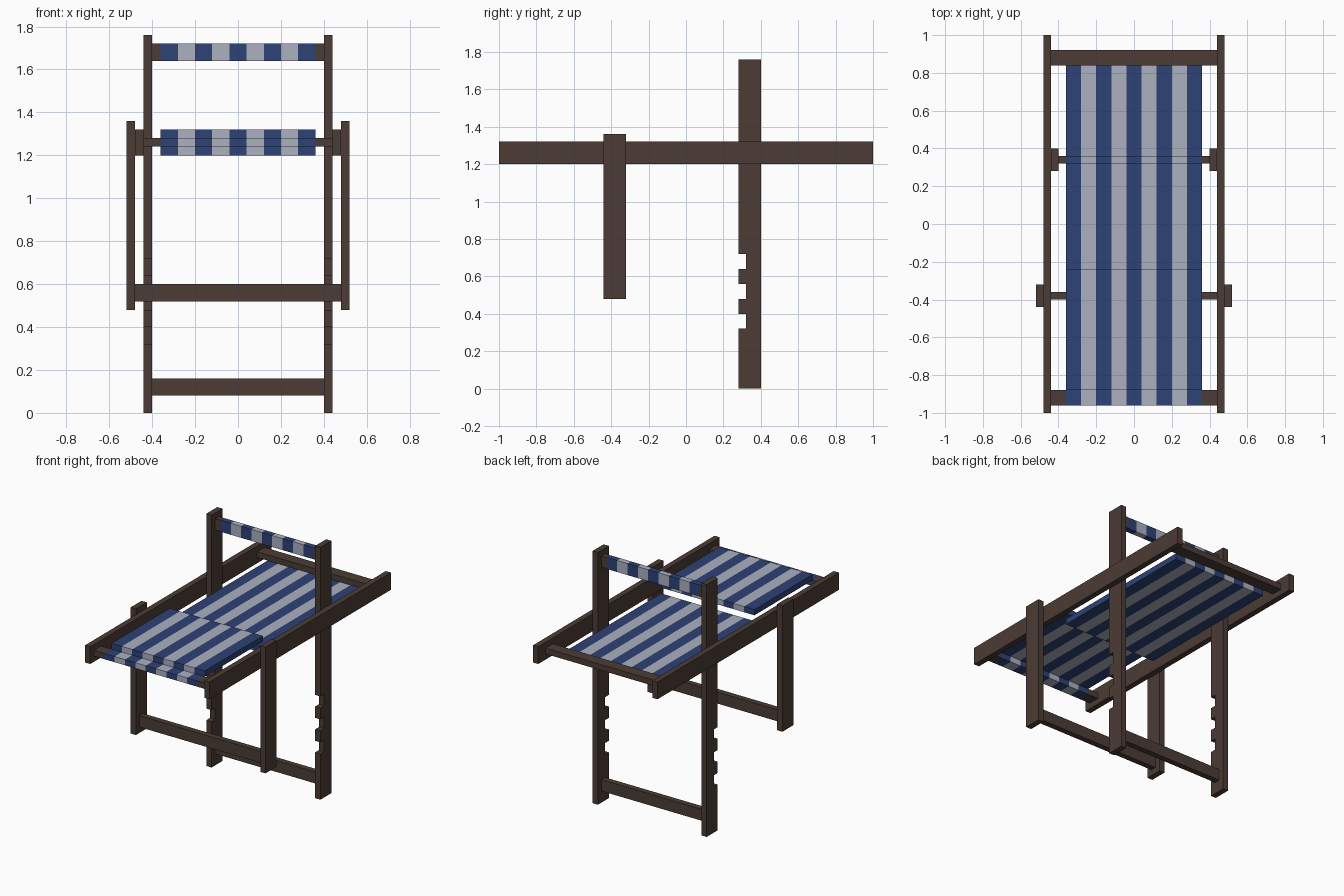
import bpy
import bmesh

cube = bpy.data.objects.get("Cube")
if cube:
    bpy.data.objects.remove(cube, do_unlink=True)


def material(name, rgb):
    m = bpy.data.materials.new(name)
    m.use_nodes = True
    m.diffuse_color = (*rgb, 1)
    bsdf = next(n for n in m.node_tree.nodes if n.type == "BSDF_PRINCIPLED")
    bsdf.inputs["Base Color"].default_value = (*rgb, 1)
    return m


wood = material("dark wood", (0.072, 0.045, 0.036))
blue = material("navy blue", (0.026, 0.054, 0.180))
pale = material("pale grey", (0.41, 0.44, 0.53))


def finish(name, bm, mats):
    bmesh.ops.recalc_face_normals(bm, faces=bm.faces)
    mesh = bpy.data.meshes.new(name)
    bm.to_mesh(mesh)
    bm.free()
    for m in mats:
        mesh.materials.append(m)
    obj = bpy.data.objects.new(name, mesh)
    bpy.context.collection.objects.link(obj)
    return obj


def add_box(bm, x, y, z, slot=0):
    """Box spanning the given (low, high) ranges."""
    verts = bmesh.ops.create_cube(bm, size=1)["verts"]
    for v in verts:
        for i, (lo, hi) in enumerate((x, y, z)):
            v.co[i] = hi if v.co[i] > 0 else lo
    for f in {f for v in verts for f in v.link_faces}:
        f.material_index = slot


def plank(name, x, y, z):
    bm = bmesh.new()
    add_box(bm, x, y, z)
    return finish(name, bm, [wood])


def post(name, x0, x1):
    """Upright cut from a side profile with three notches in its front edge."""
    profile = [(0.28, 0.0), (0.40, 0.0), (0.40, 1.76), (0.28, 1.76)]
    for top in (0.72, 0.56, 0.40):
        profile += [(0.28, top), (0.32, top), (0.32, top - 0.08), (0.28, top - 0.08)]
    bm = bmesh.new()
    face = bm.faces.new([bm.verts.new((x0, y, z)) for y, z in profile])
    moved = bmesh.ops.extrude_face_region(bm, geom=[face])["geom"]
    bmesh.ops.translate(bm, vec=(x1 - x0, 0, 0),
                        verts=[g for g in moved if isinstance(g, bmesh.types.BMVert)])
    return finish(name, bm, [wood])


def striped(name, y, z):
    """Nine-stripe fabric panel, alternating blue and pale across x."""
    bm = bmesh.new()
    for i in range(9):
        x = -0.36 + 0.08 * i
        add_box(bm, (x, x + 0.08), y, z, i % 2)
    bmesh.ops.remove_doubles(bm, verts=bm.verts, dist=1e-5)
    # Drop the hidden walls between neighbouring stripes
    inner = [f for f in bm.faces
             if abs(f.normal.x) > 0.9 and abs(f.calc_center_median().x) < 0.35]
    bmesh.ops.delete(bm, geom=inner, context="FACES_ONLY")
    return finish(name, bm, [blue, pale])


# Side members, left is +x
for side, s in (("left", 1), ("right", -1)):
    def span(a, b):
        return tuple(sorted((s * a, s * b)))
    plank(f"{side}_rail", span(0.44, 0.48), (-1, 1), (1.20, 1.32))
    plank(f"{side}_front_leg", span(0.48, 0.52), (-0.44, -0.32), (0.48, 1.36))
    post(f"{side}_notched_post", *span(0.40, 0.44))
    # Bare ends of the fabric-covered bars
    plank(f"{side}_front_bar_end", span(0.36, 0.44), (-0.96, -0.88), (1.24, 1.28))
    plank(f"{side}_top_bar_end", span(0.36, 0.40), (0.32, 0.36), (1.64, 1.72))

# Cross bars
plank("rear_bar", (-0.44, 0.44), (0.84, 0.92), (1.24, 1.28))
plank("leg_crossbar", (-0.48, 0.48), (-0.40, -0.36), (0.52, 0.60))
plank("post_crossbar", (-0.40, 0.40), (0.32, 0.36), (0.08, 0.16))

# Fabric
striped("front_bar_wrap", (-0.96, -0.88), (1.24, 1.28))
striped("top_bar_wrap", (0.32, 0.36), (1.64, 1.72))
striped("front_fabric", (-0.88, -0.24), (1.28, 1.32))
striped("rear_fabric", (-0.24, 0.84), (1.20, 1.24))
